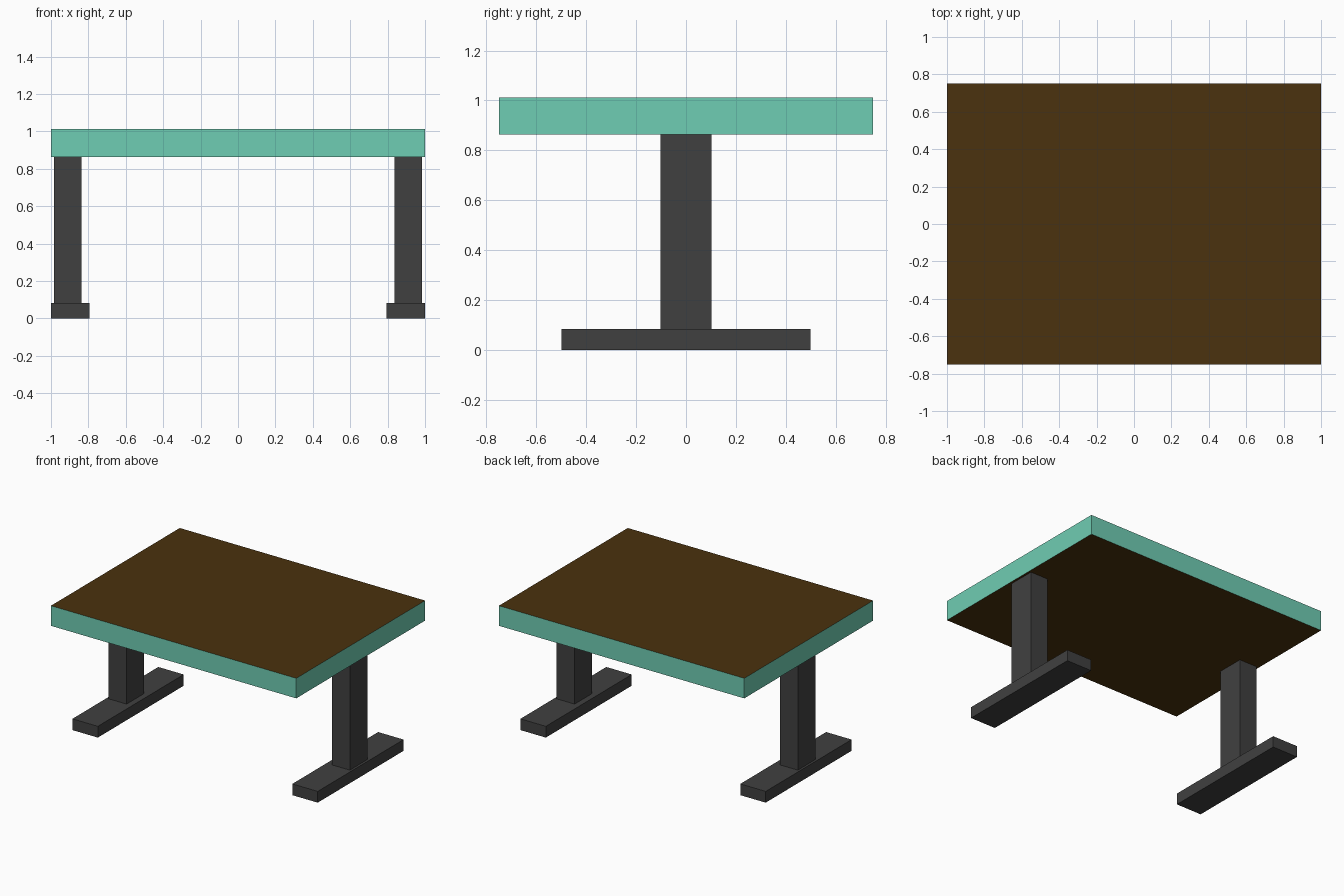
import bpy

if "Cube" in bpy.data.objects:
    bpy.data.objects.remove(bpy.data.objects["Cube"])


def material(name, rgb):
    mat = bpy.data.materials.new(name)
    mat.diffuse_color = (*rgb, 1.0)
    mat.use_nodes = True
    mat.node_tree.nodes["Principled BSDF"].inputs["Base Color"].default_value = mat.diffuse_color
    return mat


def box(name, x, y, z, *mats):
    """Box from (min, max) ranges on each axis."""
    ranges = (x, y, z)
    bpy.ops.mesh.primitive_cube_add(size=1, location=[(a + b) / 2 for a, b in ranges])
    obj = bpy.context.object
    obj.name = name
    obj.scale = [b - a for a, b in ranges]
    bpy.ops.object.transform_apply(location=False, rotation=False, scale=True)
    for mat in mats:
        obj.data.materials.append(mat)
    return obj


wood = material("dark_wood", (0.070, 0.032, 0.0044))
edge = material("teal_edge", (0.159, 0.610, 0.451))
metal = material("dark_metal", (0.051, 0.051, 0.051))

# Table top: wooden top and underside, teal edge band
top = box("table_top", (-1, 1), (-0.75, 0.75), (0.864, 1.012), wood, edge)
for face in top.data.polygons:
    face.material_index = 0 if abs(face.normal.z) > 0.5 else 1

# Legs and feet, one pair per side
for side, s in (("left", -1), ("right", 1)):
    leg_x = sorted((s * 0.837, s * 0.983))
    foot_x = sorted((s * 0.793, s * 1.0))
    box(side + "_leg", leg_x, (-0.102, 0.102), (0.083, 0.864), metal)
    box(side + "_foot", foot_x, (-0.5, 0.5), (0, 0.083), metal)
